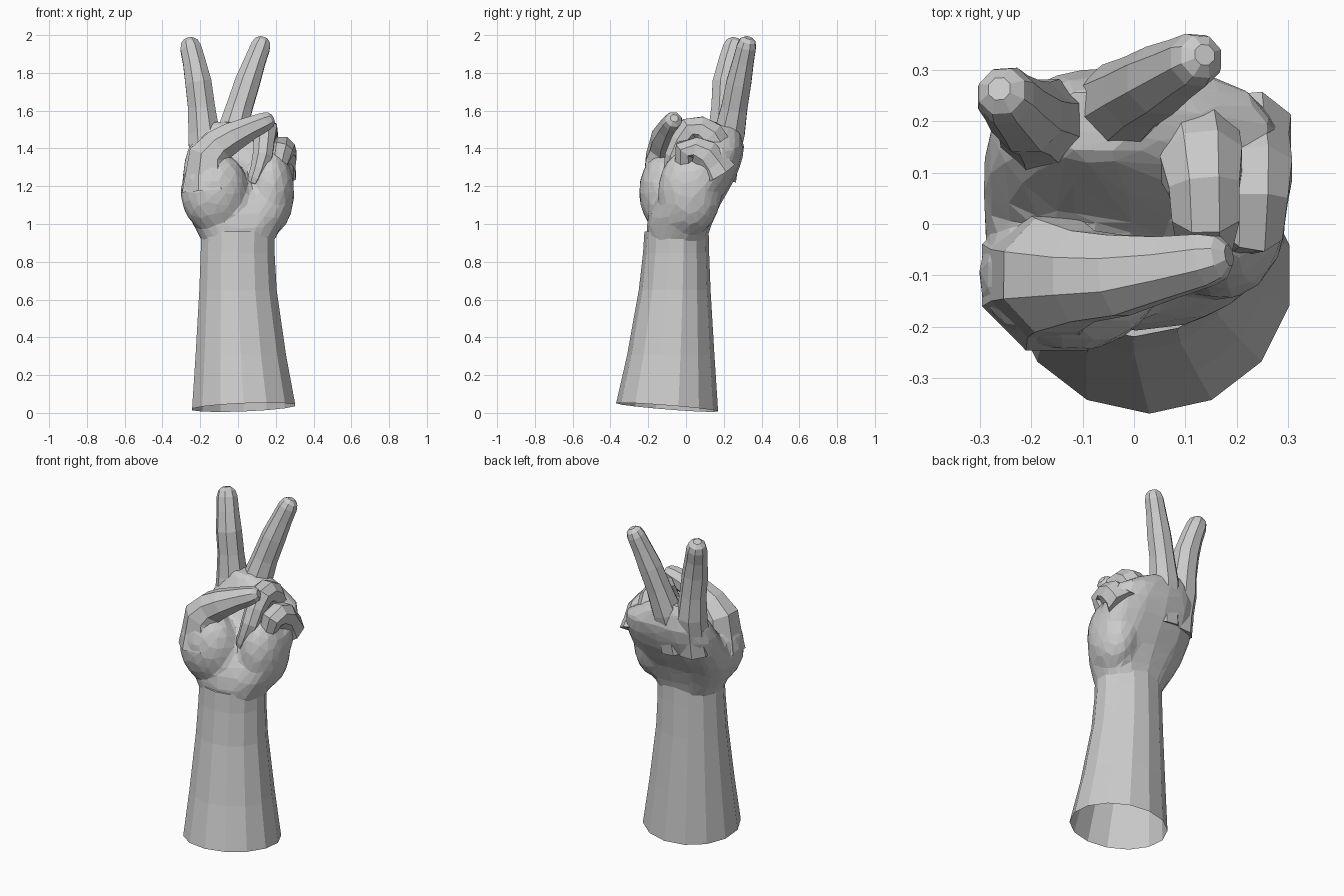
import bpy, bmesh, math
from mathutils import Vector

cube = bpy.data.objects.get("Cube")
if cube:
    bpy.data.objects.remove(cube, do_unlink=True)

GREY = (0.6, 0.6, 0.6, 1)
material = bpy.data.materials.new("plain_grey")
material.use_nodes = True
material.diffuse_color = GREY
shader = material.node_tree.nodes["Principled BSDF"]
shader.inputs["Base Color"].default_value = GREY

ACROSS = Vector((1, 0, 0))
FORWARD = Vector((0, 1, 0))


def add_object(name, bm):
    """Turn a bmesh into a flat-shaded object with the shared material."""
    bmesh.ops.recalc_face_normals(bm, faces=bm.faces)
    mesh = bpy.data.meshes.new(name)
    bm.to_mesh(mesh)
    bm.free()
    mesh.materials.append(material)
    obj = bpy.data.objects.new(name, mesh)
    bpy.context.collection.objects.link(obj)
    return obj


def smooth_path(controls):
    """Pass a smooth curve through the controls, adding one point between each pair."""
    points = [Vector(c) for c in controls]
    last = len(points) - 1
    result = []
    for i in range(last):
        before, start = points[max(i - 1, 0)], points[i]
        end, after = points[i + 1], points[min(i + 2, last)]
        middle = (start + end) * 9 / 16 - (before + after) / 16
        result += [start, middle]
    return result + [points[last]]


def ellipse(center, u, v, sides, power=1):
    """Return a ring around a center; a power below one squares it off."""
    def bulge(value):
        return math.copysign(abs(value) ** power, value)

    angles = [math.tau * (i + 0.5) / sides for i in range(sides)]
    return [center + u * bulge(math.cos(a)) + v * bulge(math.sin(a)) for a in angles]


def body_rings(sections, power=1):
    """Make level rings from center, half width and half depth."""
    return [ellipse(Vector(s[:3]), ACROSS * s[3], FORWARD * s[4], 14, power)
            for s in smooth_path(sections)]


def skin(bm, rings, open_start=False):
    """Skin a list of rings, closing the far end and optionally the near one."""
    loops = [[bm.verts.new(point) for point in ring] for ring in rings]
    for low, high in zip(loops, loops[1:]):
        for i in range(len(low)):
            bm.faces.new((low[i - 1], low[i], high[i], high[i - 1]))
    if not open_start:
        bm.faces.new(loops[0])
    bm.faces.new(loops[-1])


def pad(bm, center, radii):
    """Add a fleshy pad to a mesh."""
    new = bmesh.ops.create_icosphere(bm, subdivisions=3, radius=1)["verts"]
    bmesh.ops.scale(bm, vec=radii, verts=new)
    bmesh.ops.translate(bm, vec=center, verts=new)


def finger(name, controls, root, tip, hint=ACROSS):
    """Loft a tapering finger with swollen joints and a domed tip."""
    path = smooth_path(controls)
    last = len(path) - 1
    rings = []
    for k, center in enumerate(path):
        tangent = (path[min(k + 1, last)] - path[max(k - 1, 0)]).normalized()
        u = (hint - tangent * hint.dot(tangent)).normalized()
        v = tangent.cross(u)
        radius = tip + (root - tip) * (1 - k / last) ** 1.2
        if k % 2 == 0 and k < last:
            radius *= 1.06
        rings.append(ellipse(center, u * radius, v * radius, 8))
    # Domed fingertip
    for angle in (math.pi / 5, math.pi / 2.7):
        size = tip * math.cos(angle)
        center = path[last] + tangent * tip * math.sin(angle)
        rings.append(ellipse(center, u * size, v * size, 8))
    bm = bmesh.new()
    skin(bm, rings)
    add_object(name, bm)


# Forearm, open at the slanted lower end
arm_rings = body_rings([
    (0.03, -0.1, 0, 0.28, 0.27),
    (0, -0.06, 0.65, 0.21, 0.19),
    (0, -0.05, 0.96, 0.2, 0.17)])
for point in arm_rings[0]:
    point.z = 0.02 + (point.x - 2 * point.y) / 25
arm_mesh = bmesh.new()
skin(arm_mesh, arm_rings, open_start=True)
add_object("forearm", arm_mesh)

# Palm with the pads of the thumb and little finger
palm_mesh = bmesh.new()
skin(palm_mesh, body_rings([
    (0, -0.05, 0.88, 0.18, 0.15),
    (0, -0.04, 0.98, 0.23, 0.17),
    (0, 0, 1.1, 0.29, 0.18),
    (0, 0.09, 1.24, 0.3, 0.17),
    (0, 0.17, 1.4, 0.27, 0.14),
    (-0.08, 0.2, 1.54, 0.09, 0.07)], power=0.85))
pad(palm_mesh, (-0.125, -0.1, 1.17), (0.18, 0.15, 0.22))
pad(palm_mesh, (0.17, 0.02, 1.17), (0.13, 0.17, 0.23))
palm = add_object("palm", palm_mesh)

# Fuse the palm into one skin of broad facets
fuse = palm.modifiers.new("fuse", "REMESH")
fuse.mode = "VOXEL"
fuse.voxel_size = 0.02
soften = palm.modifiers.new("soften", "SMOOTH")
soften.iterations = 6
facet = palm.modifiers.new("facet", "DECIMATE")
facet.ratio = 0.08

# Two raised fingers
finger("index_finger", [
    (-0.17, 0.15, 1.25), (-0.18, 0.2, 1.48),
    (-0.21, 0.21, 1.75), (-0.25, 0.25, 1.93)], root=0.1, tip=0.06)
finger("middle_finger", [
    (-0.06, 0.17, 1.25), (-0.03, 0.23, 1.48),
    (0.05, 0.28, 1.75), (0.12, 0.32, 1.94)], root=0.1, tip=0.055)

# Two curled fingers
finger("ring_finger", [
    (0.11, 0.19, 1.34), (0.13, 0.12, 1.47), (0.14, 0.02, 1.5),
    (0.13, -0.06, 1.36), (0.09, -0.08, 1.24)], root=0.1, tip=0.042)
finger("little_finger", [
    (0.21, 0.17, 1.27), (0.23, 0.1, 1.37),
    (0.23, 0, 1.39), (0.19, 0, 1.26)], root=0.1, tip=0.05)

# Thumb folded across the palm
finger("thumb", [
    (-0.15, -0.1, 1.18), (-0.15, -0.1, 1.36),
    (-0.03, -0.1, 1.46), (0.14, -0.07, 1.54)],
    root=0.15, tip=0.055, hint=FORWARD)
